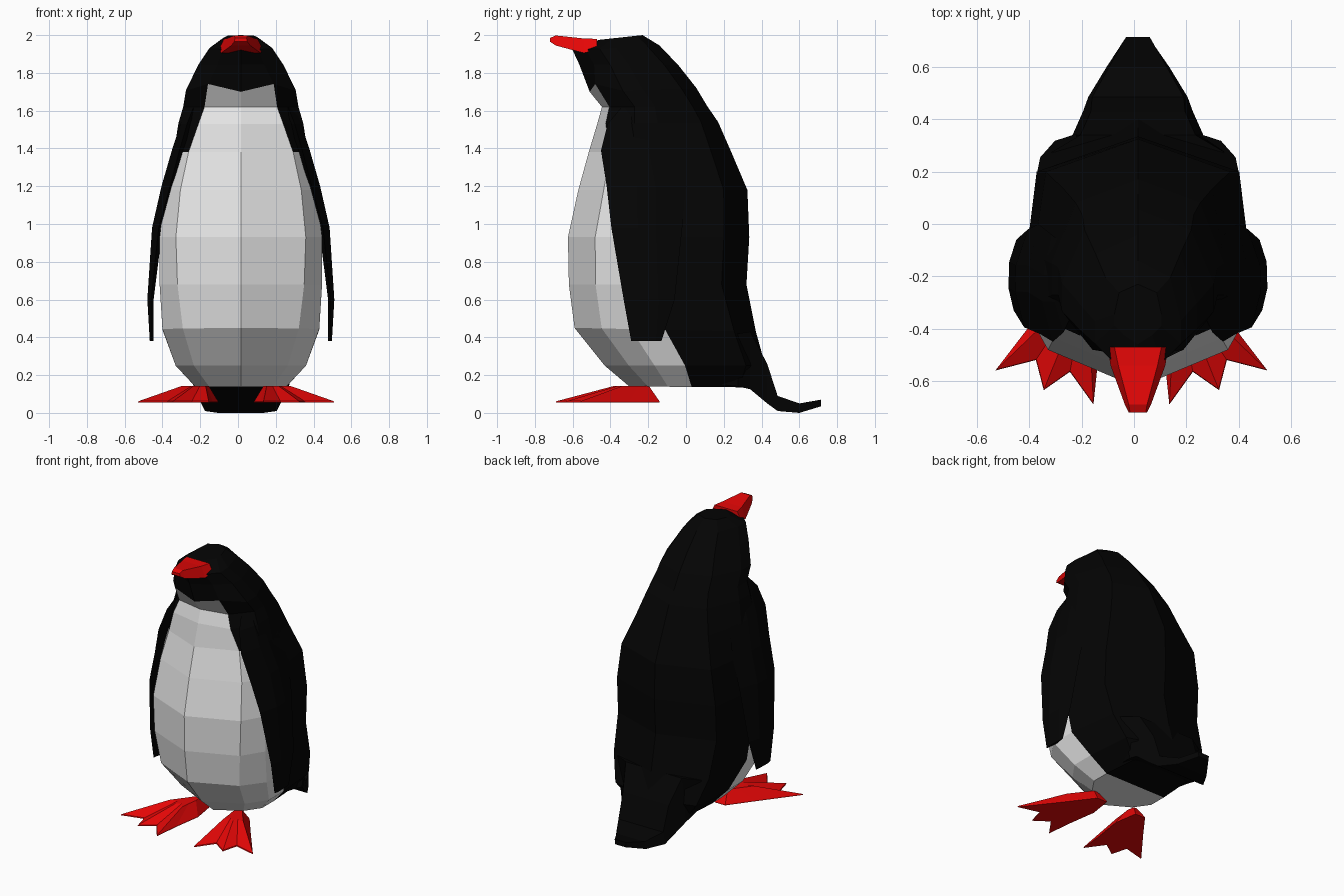
import bpy, bmesh
from mathutils import Vector

if "Cube" in bpy.data.objects:
    bpy.data.objects.remove(bpy.data.objects["Cube"])


def material(name, rgb):
    m = bpy.data.materials.new(name)
    m.diffuse_color = (*rgb, 1)
    m.use_nodes = True
    m.node_tree.nodes["Principled BSDF"].inputs["Base Color"].default_value = m.diffuse_color
    return m


BLACK = material("black feathers", (0.0012, 0.0012, 0.0012))
WHITE = material("white feathers", (0.8, 0.8, 0.8))
RED = material("red skin", (0.78, 0.002, 0.002))
CX = 0.015  # the body sits slightly right of the feet


def loft(name, rings, mats, rule=None, strip_cap=False):
    """Skin a list of equal-length point rings; rule(ring, segment) gives the material."""
    bm = bmesh.new()
    vs = [[bm.verts.new(p) for p in r] for r in rings]
    n = len(rings[0])
    for i in range(len(vs) - 1):
        for j in range(n):
            k = (j + 1) % n
            f = bm.faces.new((vs[i][j], vs[i][k], vs[i + 1][k], vs[i + 1][j]))
            if rule:
                f.material_index = rule(i, j)
    bm.faces.new(vs[0])
    last = vs[-1]
    if strip_cap:  # cap in cross strips so the colour edge carries on underneath
        h = n // 2
        for i in range(h):
            quad = [last[i], last[i + 1], last[(n - i - 1) % n], last[(n - i) % n]]
            f = bm.faces.new(list(dict.fromkeys(quad)))
            f.material_index = 1 if i < 3 else 0
    else:
        bm.faces.new(last)
    bmesh.ops.recalc_face_normals(bm, faces=bm.faces)
    me = bpy.data.meshes.new(name)
    bm.to_mesh(me)
    bm.free()
    for m in mats:
        me.materials.append(m)
    ob = bpy.data.objects.new(name, me)
    bpy.context.collection.objects.link(ob)
    return ob


# Body: ten-sided rings from crown to base
# (front y, front z, back y, back z, half width, front panel share, back panel share)
BODY = [
    (-.46, 1.975, -.23, 2.00, .09, .60, .8),
    (-.60, 1.92, -.14, 1.945, .165, .55, .75),
    (-.565, 1.845, -.04, 1.84, .225, .55, .72),
    (-.51, 1.70, .055, 1.72, .29, .60, .70),
    (-.445, 1.62, .115, 1.62, .305, .63, .70),
    (-.47, 1.53, .17, 1.54, .33, .68, .72),
    (-.515, 1.38, .24, 1.38, .355, .78, .80),
    (-.57, 1.18, .325, 1.18, .40, .80, .88),
    (-.625, .93, .335, .93, .43, .80, .90),
    (-.62, .68, .32, .68, .43, .78, .90),
    (-.59, .45, .37, .43, .415, .74, .90),
    (-.43, .25, .42, .25, .345, .72, .92),
    (-.30, .14, .36, .135, .24, .70, .92),
]


def body_ring(yf, zf, yb, zb, hw, f, b):
    front = .07 if 1.4 < zf < 1.8 else .15  # the throat is flatter
    back = .88 if zf < .6 else .86
    half = [(0, 0), (f, front), (1, .31), (1, .5), (b, back), (0, 1)]
    pts = half + [(-x, t) for x, t in half[4:0:-1]]
    ring = [Vector((CX + x * hw, yf + t * (yb - yf), zf + t * (zb - zf))) for x, t in pts]
    if zf == 1.70:  # white bib has a notched upper edge
        for k in (1, 9):
            ring[k].z += .04
            ring[k].y -= .01
    return ring


def body_colour(i, j):
    seg = min(j, 9 - j)  # 0 = front panel, 4 = back panel
    first_white = (3, 6, 8)
    return 1 if seg < 3 and i >= first_white[seg] else 0


loft("body", [body_ring(*r) for r in BODY], [BLACK, WHITE], body_colour, True)


# Tail and beak: tapered lofts along y (y, top half width, bottom half width, low z, high z)
def y_loft(name, stations, mat):
    loft(name, [[(CX - t, y, hi), (CX + t, y, hi), (CX + b, y, lo), (CX - b, y, lo)]
                for y, t, b, lo, hi in stations], [mat])


y_loft("tail", [(.18, .30, .24, .15, .42), (.275, .33, .25, .14, .42),
                (.34, .22, .25, .125, .43),
                (.43, .18, .21, .05, .26), (.485, .175, .19, .01, .09),
                (.60, .11, .12, .0, .05), (.715, .045, .04, .035, .07)], BLACK)
y_loft("beak", [(-.47, .09, .115, 1.925, 1.98), (-.54, .075, .105, 1.905, 1.982),
                (-.69, .035, .05, 1.945, 1.998), (-.72, .03, .035, 1.965, 1.985)], RED)

# Flippers: thin lofts down the sides, merging into the shoulders
# (z, front x, front y, outer x, back x, back y)
FLIPPER = [
    (1.62, .25, -.34, .285, .24, -.12),
    (1.53, .285, -.415, .32, .28, -.08),
    (1.39, .325, -.45, .365, .33, -.04),
    (1.20, .375, -.42, .42, .38, .0),
    (.98, .435, -.395, .47, .42, -.02),
    (.60, .475, -.33, .495, .465, -.06),
    (.38, .475, -.29, .482, .475, -.13),
]
for side, label in ((1, "right"), (-1, "left")):
    rings = []
    for z, xf, yf, xo, xb, yb in FLIPPER:
        ym = (yf + yb) / 2
        inner = xo - .02 - .06 * max(0, z - .38)
        ring = [(xf, yf), (xo, ym - .05), (xo - .003, ym + .05), (xb, yb), (inner, ym)]
        rings.append([(CX + side * x, y, z) for x, y in ring])
    loft(label + "_flipper", rings, [BLACK])

# Feet: three-toed outline drawn up to a sloping ankle
FOOT = [(.12, -.14), (.20, -.14), (.32, -.30), (.52, -.56), (.365, -.52),
        (.335, -.635), (.235, -.565), (.145, -.69), (.125, -.50), (.095, -.30)]
ankle = Vector((.17, -.225))
for side, label in ((1, "right"), (-1, "left")):
    def level(scale, z):
        pts = [ankle + (Vector(p) - ankle) * scale for p in FOOT]
        return [(side * p.x - .01, p.y, z) for p in pts]
    loft(label + "_foot", [level(1, .055), level(.99, .062), level(.34, .142)], [RED])
